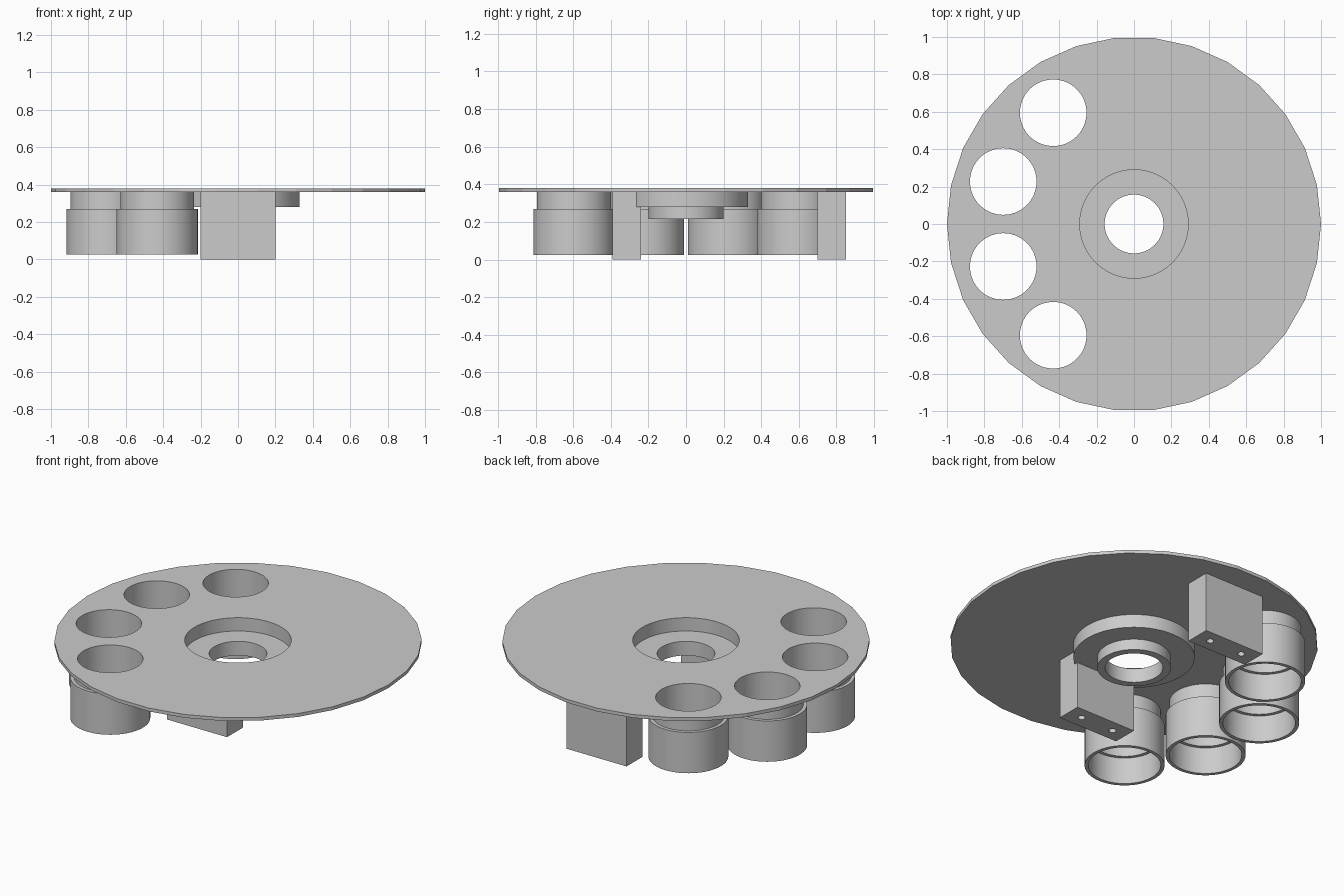
import bpy
import bmesh
from math import cos, sin, pi, radians
from mathutils import Matrix

if "Cube" in bpy.data.objects:
    bpy.data.objects.remove(bpy.data.objects["Cube"], do_unlink=True)

grey = bpy.data.materials.new("light_grey")
grey.use_nodes = True
GREY = (0.6, 0.6, 0.6, 1)
grey.diffuse_color = GREY
grey.node_tree.nodes["Principled BSDF"].inputs["Base Color"].default_value = GREY

PLATE_LOW, PLATE_TOP = 0.36, 0.38
HOLE_R, RECESS_R, FLOOR_Z = 0.178, 0.29, 0.30
CUP_SPOTS = [(0.735 * cos(radians(a)), 0.735 * sin(radians(a)))
             for a in (126, 162, 198, 234)]


def finish(bm, name):
    bmesh.ops.recalc_face_normals(bm, faces=bm.faces)
    mesh = bpy.data.meshes.new(name)
    bm.to_mesh(mesh)
    bm.free()
    mesh.materials.append(grey)
    obj = bpy.data.objects.new(name, mesh)
    bpy.context.collection.objects.link(obj)
    return obj


def add_cylinder(bm, x, y, radius, low, high, sides):
    bmesh.ops.create_cone(bm, cap_ends=True, segments=sides, radius1=radius,
                          radius2=radius, depth=high - low,
                          matrix=Matrix.Translation((x, y, (low + high) / 2)))


def cylinders(name, specs, sides):
    bm = bmesh.new()
    for spec in specs:
        add_cylinder(bm, *spec, sides)
    return finish(bm, name)


def cut(obj, cutter):
    """Subtract the cutter, keep the result and drop the cutter."""
    cutter.hide_render = True
    mod = obj.modifiers.new("cut", "BOOLEAN")
    mod.operation, mod.solver, mod.object = "DIFFERENCE", "EXACT", cutter
    bpy.context.view_layer.update()
    graph = bpy.context.evaluated_depsgraph_get()
    mesh = bpy.data.meshes.new_from_object(obj.evaluated_get(graph))
    obj.modifiers.clear()
    obj.data = mesh
    bpy.data.objects.remove(cutter, do_unlink=True)


def lathe(name, profile, x=0, y=0, sides=72):
    """Turn a closed radius/height profile around a vertical axis."""
    bm = bmesh.new()
    rings = [[bm.verts.new((x + r * cos(2 * pi * i / sides),
                            y + r * sin(2 * pi * i / sides), z))
              for i in range(sides)] for r, z in profile]
    for a, b in zip(rings, rings[1:] + rings[:1]):
        for i in range(sides):
            j = (i + 1) % sides
            bm.faces.new((a[i], a[j], b[j], b[i]))
    obj = finish(bm, name)
    bpy.ops.object.select_all(action="DESELECT")
    obj.select_set(True)
    bpy.context.view_layer.objects.active = obj
    bpy.ops.object.shade_smooth_by_angle(angle=radians(30))
    return obj


# Thirty-sided plate with four cup holes and the centre opening
bm = bmesh.new()
rim = [bm.verts.new((cos(2 * pi * i / 30), sin(2 * pi * i / 30), PLATE_LOW))
       for i in range(30)]
base = bm.faces.new(rim)
top = bmesh.ops.extrude_face_region(bm, geom=[base], use_keep_orig=True)["geom"]
bmesh.ops.translate(bm, vec=(0, 0, PLATE_TOP - PLATE_LOW),
                    verts=[g for g in top if isinstance(g, bmesh.types.BMVert)])
plate = finish(bm, "wheel_plate")
holes = [(x, y, HOLE_R, 0.3, 0.5) for x, y in CUP_SPOTS]
holes.append((0, 0, RECESS_R, 0.3, 0.5))
cut(plate, cylinders("plate_cutter", holes, 72))

# Stepped centre hub: recessed flange above a narrow collar
lathe("centre_hub", [(RECESS_R, PLATE_LOW), (0.33, PLATE_LOW), (0.33, 0.28),
                     (0.2, 0.28), (0.2, 0.215), (0.157, 0.215),
                     (0.157, FLOOR_Z), (RECESS_R, FLOOR_Z)])

# Four open cups, each with a narrow neck and a wider counterbored skirt
for number, (x, y) in enumerate(CUP_SPOTS, 1):
    lathe(f"cup_{number}", [(HOLE_R, PLATE_LOW), (0.197, PLATE_LOW),
                            (0.197, 0.27), (0.2175, 0.27), (0.2175, 0.025),
                            (0.197, 0.025), (0.197, 0.185), (HOLE_R, 0.185)], x, y)

# Two mounting blocks with a pair of screw holes underneath
for name, y in (("front_block", -0.315), ("back_block", 0.775)):
    bm = bmesh.new()
    bmesh.ops.create_cube(bm, size=1, matrix=Matrix.Translation((0, y, PLATE_LOW / 2))
                          @ Matrix.Diagonal((0.4, 0.15, PLATE_LOW, 1)))
    block = finish(bm, name)
    cut(block, cylinders("screw_cutter",
                         [(x, y, 0.02, -0.1, 0.2) for x in (-0.11, 0.11)], 24))
    # keep the hub recess clear
    if y < 0:
        cut(block, cylinders("recess_cutter", [(0, 0, RECESS_R, FLOOR_Z - 0.01, 0.5)], 72))
